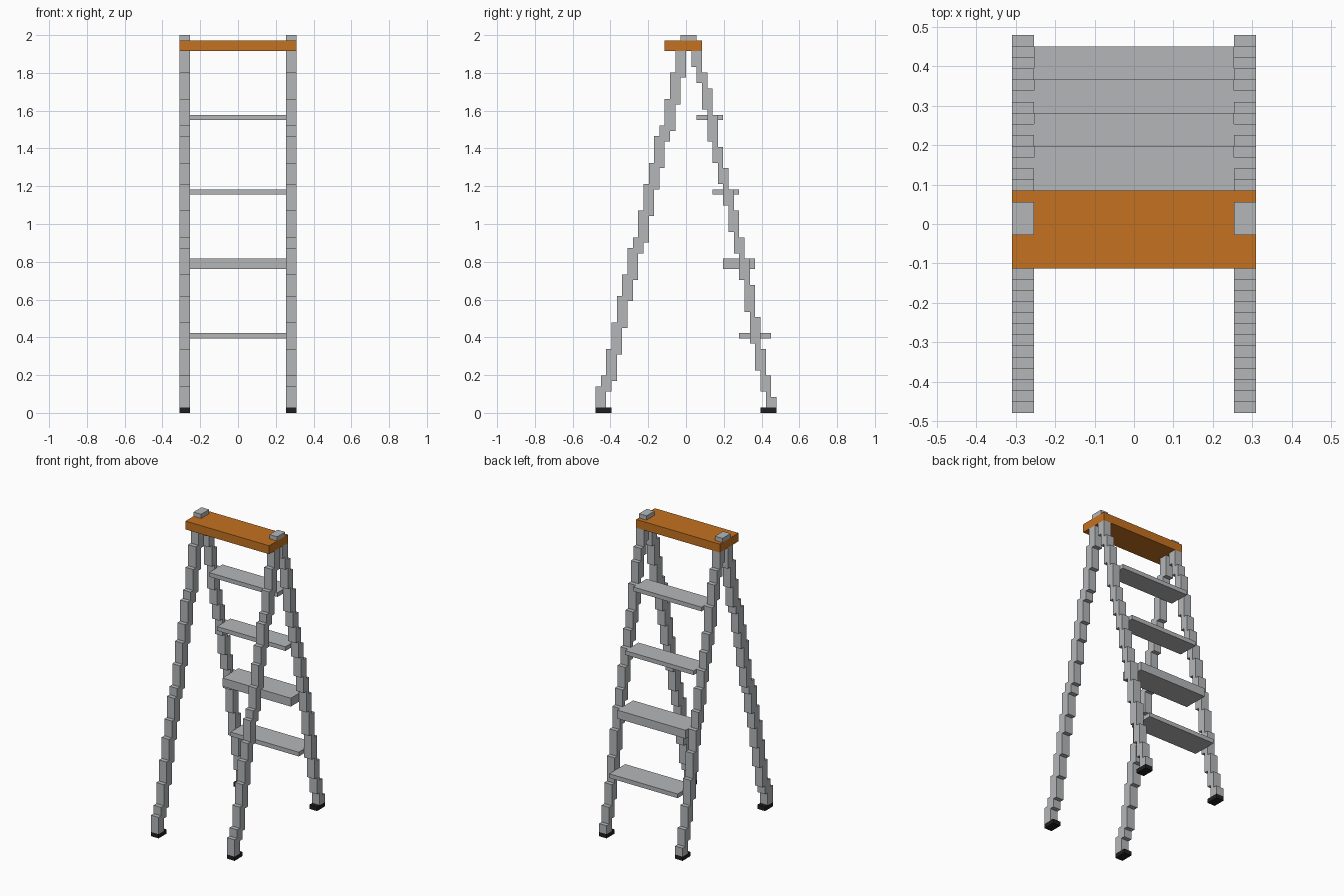
import bpy
import bmesh

cube = bpy.data.objects.get("Cube")
if cube:
    bpy.data.objects.remove(cube, do_unlink=True)

U = 2 / 71  # one block unit; the ladder is 71 units tall


def material(name, rgb):
    m = bpy.data.materials.new(name)
    m.use_nodes = True
    m.diffuse_color = (*rgb, 1)
    bsdf = next(n for n in m.node_tree.nodes if n.type == 'BSDF_PRINCIPLED')
    bsdf.inputs["Base Color"].default_value = (*rgb, 1)
    bsdf.inputs["Roughness"].default_value = 0.7
    return m


METAL = material("light grey metal", (0.46, 0.47, 0.48))
ORANGE = material("orange plate", (0.55, 0.165, 0.014))
RUBBER = material("black rubber", (0.014, 0.014, 0.014))


def extrude_profile(name, profile, x0, x1, mat):
    """Extrude a closed (y, z) outline, in block units, from x0 to x1."""
    bm = bmesh.new()
    face = bm.faces.new([bm.verts.new((x0 * U, y * U, z * U)) for y, z in profile])
    out = bmesh.ops.extrude_face_region(bm, geom=[face])
    moved = [g for g in out["geom"] if isinstance(g, bmesh.types.BMVert)]
    bmesh.ops.translate(bm, verts=moved, vec=((x1 - x0) * U, 0, 0))
    bmesh.ops.recalc_face_normals(bm, faces=bm.faces)
    mesh = bpy.data.meshes.new(name)
    bm.to_mesh(mesh)
    bm.free()
    mesh.materials.append(mat)
    obj = bpy.data.objects.new(name, mesh)
    bpy.context.collection.objects.link(obj)
    return obj


def box(name, x, y, z, mat):
    outline = [(y[0], z[0]), (y[1], z[0]), (y[1], z[1]), (y[0], z[1])]
    return extrude_profile(name, outline, x[0], x[1], mat)


def stair_profile(tops, lift, side):
    """Stepped leg outline: one-unit columns running from the foot inwards."""
    bottoms = [1, 1] + [t + lift for t in tops[:-2]]
    upper, lower = [], []
    for i, (t, b) in enumerate(zip(tops, bottoms)):
        for y in (17 - i, 16 - i):
            upper.append((side * y, t))
            lower.append((side * y, b))
    points = upper + lower[::-1]
    # drop repeated points and points in the middle of a straight run
    points = [p for i, p in enumerate(points) if p != points[i - 1]]
    n = len(points)
    return [p for i, p in enumerate(points)
            if not any(points[i - 1][k] == p[k] == points[(i + 1) % n][k] for k in (0, 1))]


# column heights from the foot up to the plate
front_tops = [5, 7, 12, 17, 22, 26, 31, 33, 38, 43, 47, 52, 54, 59, 64, 68, 68]
back_tops = [3, 7, 12, 18, 24, 29, 33, 38, 42, 46, 50, 56, 61, 64, 68, 68]
front_outline = stair_profile(front_tops, -1, -1)
back_outline = stair_profile(back_tops, 1, 1)

# legs, feet and rail caps on both sides
for label, x in (("left", (9, 11)), ("right", (-11, -9))):
    extrude_profile(f"front_leg_{label}", front_outline, *x, METAL)
    extrude_profile(f"back_leg_{label}", back_outline, *x, METAL)
    box(f"front_foot_{label}", x, (-17, -14), (0, 1), RUBBER)
    box(f"back_foot_{label}", x, (14, 17), (0, 1), RUBBER)
    box(f"rail_cap_{label}", x, (-1, 2), (70, 71), METAL)

# top plate
box("top_plate", (-11, 11), (-4, 3), (68, 70), ORANGE)

# treads between the back legs
treads = [((10, 16), (14, 15)), ((7, 13), (27, 29)), ((5, 10), (41, 42)), ((2, 7), (55, 56))]
for i, (y, z) in enumerate(treads, 1):
    box(f"tread_{i}", (-9, 9), y, z, METAL)
